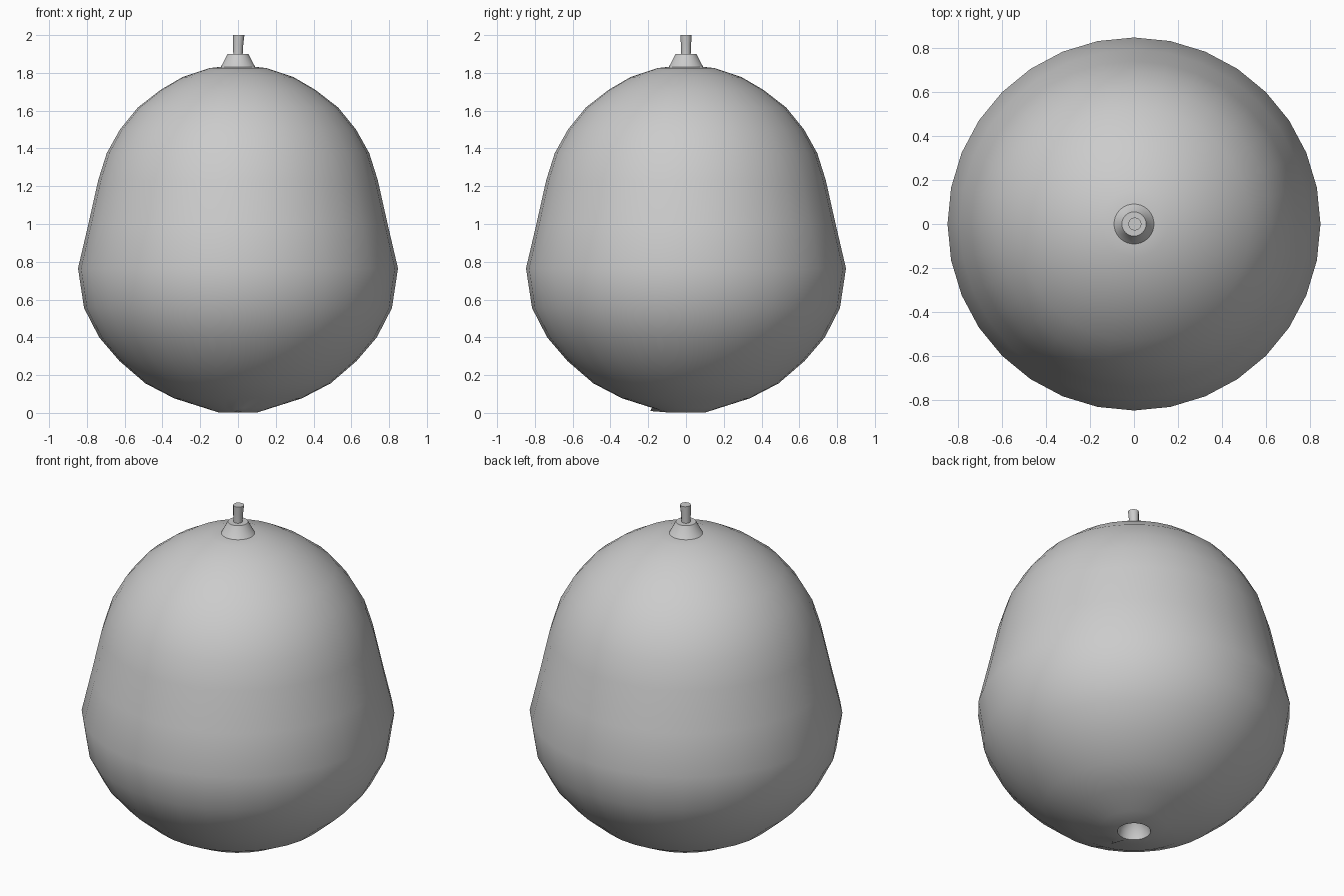
import bpy, bmesh, math
from mathutils import Vector

if "Cube" in bpy.data.objects:
    bpy.data.objects.remove(bpy.data.objects["Cube"])


def lathe(name, profile, sides, shift=None, angle=35):
    """Spin a (radius, height) profile around z; radius 0 closes the end."""
    bm = bmesh.new()
    rings = []
    for i, (r, z) in enumerate(profile):
        off = shift[i] if shift else 0
        if r == 0:
            rings.append([bm.verts.new((off, 0, z))])
        else:
            rings.append([bm.verts.new((off + r * math.cos(2 * math.pi * k / sides),
                                        r * math.sin(2 * math.pi * k / sides), z))
                          for k in range(sides)])
    for a, b in zip(rings, rings[1:]):
        for k in range(sides):
            n = (k + 1) % sides
            quad = [a[k % len(a)], a[n % len(a)], b[n % len(b)], b[k % len(b)]]
            bm.faces.new(list(dict.fromkeys(quad)))
    bmesh.ops.recalc_face_normals(bm, faces=bm.faces)
    me = bpy.data.meshes.new(name)
    bm.to_mesh(me)
    bm.free()
    ob = bpy.data.objects.new(name, me)
    bpy.context.collection.objects.link(ob)
    bpy.ops.object.select_all(action='DESELECT')
    ob.select_set(True)
    bpy.context.view_layer.objects.active = ob
    bpy.ops.object.shade_smooth_by_angle(angle=math.radians(angle))
    return ob


# Rounded fruit body with a small blossom dimple underneath
body = lathe("fruit_body", [
    (0, 0.09), (0.05, 0.085), (0.08, 0.05), (0.09, 0.003), (0.105, 0.003), (0.18, 0.027),
    (0.338, 0.077), (0.49, 0.156), (0.628, 0.275), (0.735, 0.40), (0.815, 0.555),
    (0.847, 0.765), (0.792, 1.0), (0.74, 1.232), (0.695, 1.375), (0.625, 1.50),
    (0.53, 1.617), (0.41, 1.71), (0.295, 1.777), (0.153, 1.825), (0.085, 1.833),
    (0, 1.835)], 32)

# Small crease pulled out of the dimple rim towards the front
for v in body.data.vertices:
    if v.co.z < 0.01 and abs(v.co.x) < 0.005 and v.co.y < -0.1:
        v.co = Vector((0, -0.19, 0.01))

# Flared collar where the stem leaves the fruit
lathe("stem_collar", [(0.10, 1.825), (0.09, 1.833), (0.055, 1.9), (0, 1.9)], 32)

# Short stem, widening slightly at the cut end
lathe("stem", [(0, 1.84), (0.027, 1.84), (0.025, 1.9), (0.027, 1.95), (0.03, 2.0), (0, 2.0)],
      12, shift=[0, 0, 0, 0.001, 0.004, 0.004])
